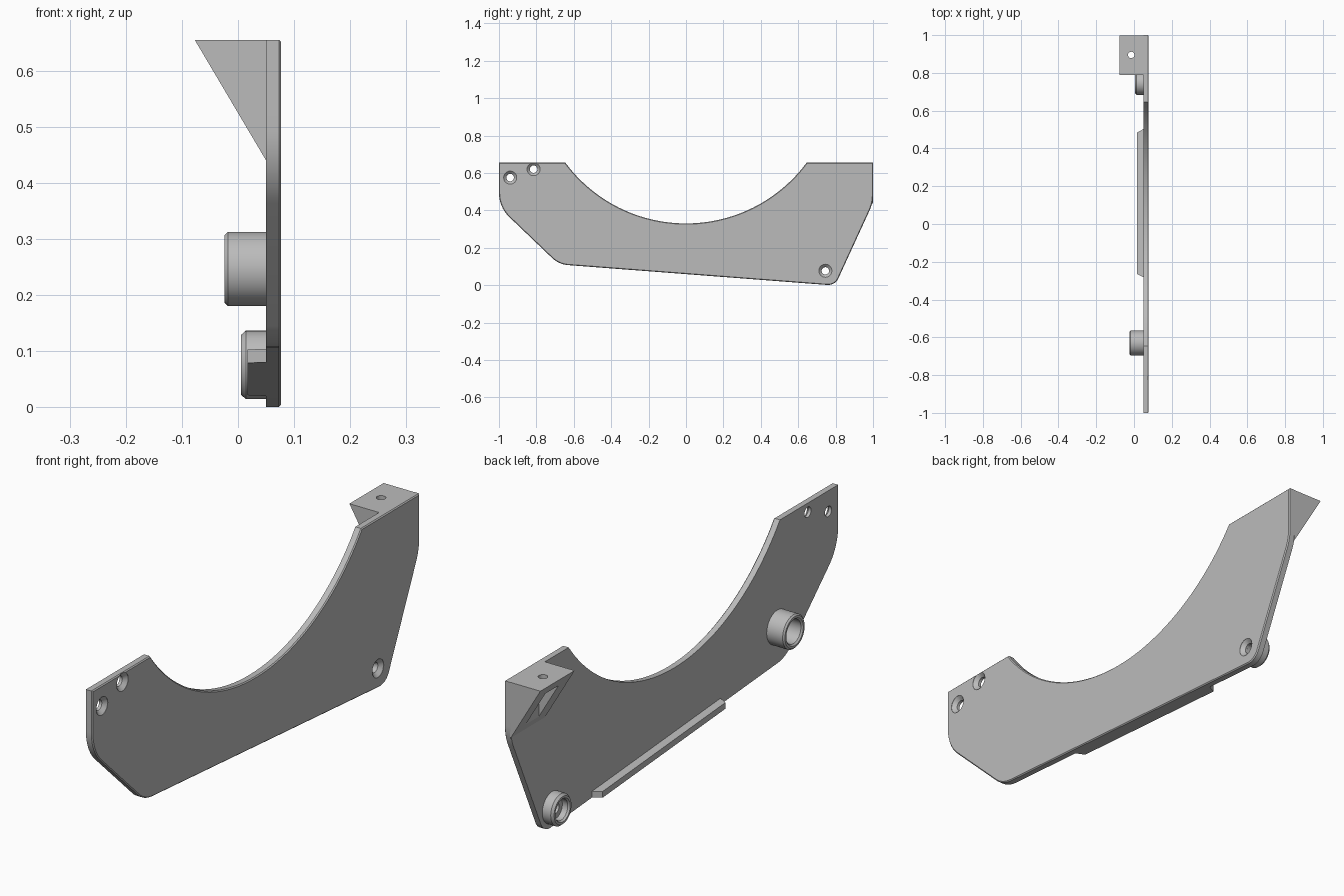
import bpy, bmesh, math
from mathutils import Vector

if "Cube" in bpy.data.objects:
    bpy.data.objects.remove(bpy.data.objects["Cube"], do_unlink=True)

grey = bpy.data.materials.new("plain grey")
grey.use_nodes = True
grey.diffuse_color = (0.5, 0.5, 0.5, 1)
grey.node_tree.nodes["Principled BSDF"].inputs["Base Color"].default_value = (0.5, 0.5, 0.5, 1)

INNER, OUTER = 0.05, 0.077


def finish(bm, name):
    bmesh.ops.recalc_face_normals(bm, faces=bm.faces)
    mesh = bpy.data.meshes.new(name)
    bm.to_mesh(mesh)
    bm.free()
    mesh.materials.append(grey)
    obj = bpy.data.objects.new(name, mesh)
    bpy.context.collection.objects.link(obj)
    return obj


def activate(obj):
    bpy.ops.object.select_all(action='DESELECT')
    obj.select_set(True)
    bpy.context.view_layer.objects.active = obj


def smooth(obj):
    activate(obj)
    bpy.ops.object.shade_smooth_by_angle(angle=math.radians(25))


def prism(points, start, end):
    """Extrude a closed 3D outline from start to end offset."""
    bm = bmesh.new()
    face = bm.faces.new([bm.verts.new(Vector(p) + Vector(start)) for p in points])
    ext = bmesh.ops.extrude_face_region(bm, geom=[face])
    verts = [g for g in ext["geom"] if isinstance(g, bmesh.types.BMVert)]
    bmesh.ops.translate(bm, verts=verts, vec=Vector(end) - Vector(start))
    return bm


def lathe(name, profile, centre, axis='X', steps=48):
    """Turn a closed (distance, radius) outline around an axis."""
    bm = bmesh.new()
    rings = []
    for i in range(steps):
        a = math.tau * i / steps
        ring = []
        for d, r in profile:
            u, v = r * math.cos(a), r * math.sin(a)
            p = (d, u, v) if axis == 'X' else (u, v, d)
            ring.append(bm.verts.new(Vector(p) + Vector(centre)))
        rings.append(ring)
    n = len(profile)
    for i in range(steps):
        a, b = rings[i], rings[(i + 1) % steps]
        for j in range(n):
            k = (j + 1) % n
            if profile[j][1] or profile[k][1]:
                bm.faces.new((a[j], a[k], b[k], b[j]))
    bmesh.ops.remove_doubles(bm, verts=bm.verts, dist=1e-5)
    return finish(bm, name)


def cut(obj, cutter):
    mod = obj.modifiers.new("cut", 'BOOLEAN')
    mod.operation, mod.solver, mod.object = 'DIFFERENCE', 'EXACT', cutter
    activate(obj)
    bpy.ops.object.modifier_apply(modifier=mod.name)
    bpy.data.objects.remove(cutter, do_unlink=True)


def fillet(prev, corner, nxt, radius, steps=10):
    """Points of a rounded corner."""
    p, c, q = Vector(prev), Vector(corner), Vector(nxt)
    u, v = (p - c).normalized(), (q - c).normalized()
    half = u.angle(v) / 2
    mid = c + (u + v).normalized() * radius / math.sin(half)
    t = radius / math.tan(half)
    a, b = c + u * t - mid, c + v * t - mid
    return [mid + a.lerp(b, i / steps).normalized() * radius for i in range(steps + 1)]


# Plate outline: straight edges, rounded lower corners, round cut-out on top
TOP = 0.655
corners = [(1, TOP), (1, 0.44), (0.797, -0.002), (-0.68, 0.111), (-1, 0.417), (-1, TOP)]
radii = [0.2, 0.06, 0.14, 0.18]
outline = [Vector(corners[0])]
for i, r in enumerate(radii):
    outline += fillet(corners[i], corners[i + 1], corners[i + 2], r)
outline.append(Vector(corners[-1]))
arc_r, arc_z = 0.8025, 1.1325
reach = math.asin(0.645 / arc_r)
for i in range(49):
    a = -reach + 2 * reach * i / 48
    outline.append(Vector((arc_r * math.sin(a), arc_z - arc_r * math.cos(a))))

bm = prism([(0, p.x, p.y) for p in outline], (INNER, 0, 0), (OUTER, 0, 0))
rim = [e for e in bm.edges if all(v.co.x > OUTER - 1e-4 for v in e.verts)]
bmesh.ops.bevel(bm, geom=rim, offset=0.004, segments=1, affect='EDGES')
plate = finish(bm, "side_plate")

# Countersunk screw holes
screws = [(-0.94, 0.575), (-0.815, 0.62), (0.745, 0.077)]
sink = [(0, 0), (0, 0.02), (0.062, 0.02), (0.076, 0.035), (0.1, 0.035), (0.1, 0)]
for y, z in screws:
    cut(plate, lathe("hole_cutter", sink, (0, y, z), steps=32))
smooth(plate)

# Hollow bosses on the inner face
rear_boss = lathe("spacer_boss", [
    (0.055, 0.066), (-0.018, 0.066), (-0.024, 0.06), (-0.024, 0.052),
    (-0.018, 0.046), (0.055, 0.046)], (0, -0.63, 0.247))
screw_boss = lathe("screw_boss", [
    (0.055, 0.061), (0.014, 0.061), (0.005, 0.053), (0.005, 0.045),
    (0.012, 0.04), (0.035, 0.04), (0.035, 0.02), (0.055, 0.02)], (0, 0.745, 0.076))
for boss in (rear_boss, screw_boss):
    smooth(boss)


# Lip following the bottom edge, with sloped ends
def edge_z(y):
    return -0.002 + (0.797 - y) * 0.0765


y0, y1, thick = -0.285, 0.505, 0.024
bm = prism([(0, y0, edge_z(y0)), (0, y1, edge_z(y1)),
            (0, y1, edge_z(y1) + thick), (0, y0, edge_z(y0) + thick)],
           (0.055, 0, 0), (0.017, 0, 0))
for v in bm.verts:
    if v.co.x < 0.03:
        shift = 0.02 if v.co.y < 0 else -0.02
        v.co.y += shift
        v.co.z -= shift * 0.0765
finish(bm, "bottom_lip")

# Triangular mounting bracket with a slot in its slope and a screw hole on top
bracket = finish(prism([(-0.077, 0, TOP), (0.052, 0, TOP), (0.052, 0, 0.437)],
                       (0, 0.79, 0), (0, 0.999, 0)), "mounting_bracket")
slot = finish(prism([(-0.12, 0, 0.615), (0.03, 0, 0.615), (0.03, 0, 0.4), (-0.12, 0, 0.4)],
                    (0, 0.855, 0), (0, 0.935, 0)), "slot_cutter")
cut(bracket, slot)
cut(bracket, lathe("pin_cutter", [(0.58, 0), (0.58, 0.017), (0.7, 0.017), (0.7, 0)],
                   (-0.015, 0.895, 0), axis='Z', steps=24))
smooth(bracket)
